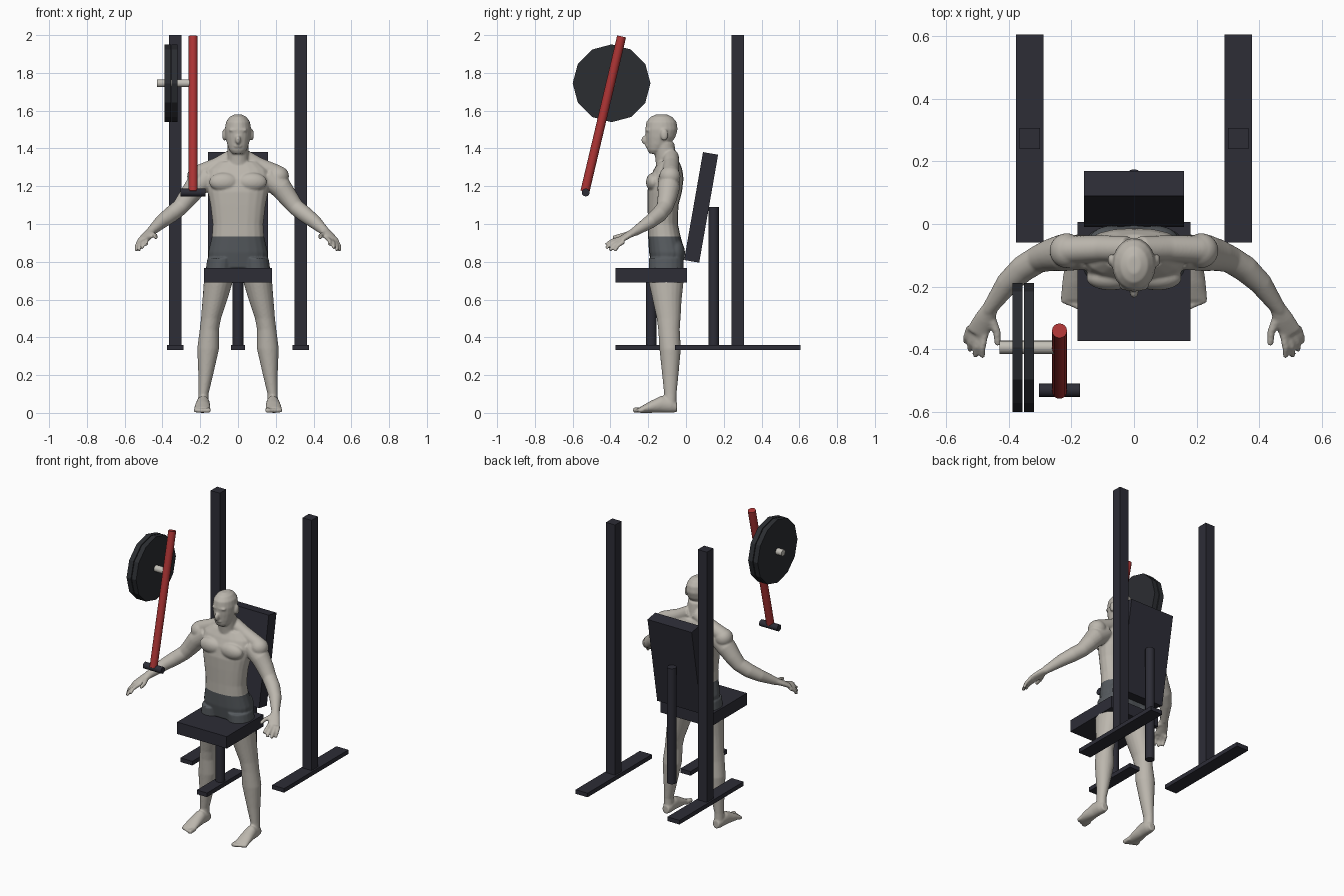
import bpy
import bmesh
import math
from mathutils import Matrix, Vector

default = bpy.data.objects.get("Cube")
if default:
    bpy.data.objects.remove(default, do_unlink=True)


def material(name, *rgb):
    mat = bpy.data.materials.new(name)
    mat.use_nodes = True
    mat.diffuse_color = (*rgb, 1)
    mat.node_tree.nodes["Principled BSDF"].inputs["Base Color"].default_value = (*rgb, 1)
    return mat


skin = material("pale skin", .50, .47, .42)
cloth = material("grey shorts", .09, .10, .11)
frame = material("dark frame", .026, .026, .037)
iron = material("weight iron", .024, .026, .031)
red = material("red paint", .42, .035, .035)
steel = material("light steel", .54, .52, .47)


def finish(name, bm, *mats):
    mesh = bpy.data.meshes.new(name)
    bm.to_mesh(mesh)
    bm.free()
    obj = bpy.data.objects.new(name, mesh)
    bpy.context.collection.objects.link(obj)
    for mat in mats:
        mesh.materials.append(mat)
    return obj


def box(name, center, size, mat, tilt=0):
    bm = bmesh.new()
    place = Matrix.Translation(center) @ Matrix.Rotation(tilt, 4, 'X')
    bmesh.ops.create_cube(bm, size=1, matrix=place @ Matrix.Diagonal((*size, 1)))
    return finish(name, bm, mat)


def rod(name, start, end, radius, mat, sides=16, smooth=True):
    start, end = Vector(start), Vector(end)
    axis = end - start
    place = Matrix.Translation((start + end) / 2) @ axis.to_track_quat('Z', 'Y').to_matrix().to_4x4()
    bm = bmesh.new()
    bmesh.ops.create_cone(bm, cap_ends=True, segments=sides, radius1=radius,
                          radius2=radius, depth=axis.length, matrix=place)
    for face in bm.faces:
        face.smooth = smooth and len(face.verts) == 4
    return finish(name, bm, mat)


# Machine uprights and floor rails
for side, label in ((1, "left"), (-1, "right")):
    box(label + "_upright", (side * .333, .273, 1.18), (.066, .066, 1.64), frame)
    box(label + "_floor_rail", (side * .333, .273, .346), (.087, .665, .027), frame)

# Seat and backrest
box("seat", (0, -.184, .728), (.36, .38, .078), frame)
box("seat_floor_rail", (0, -.184, .346), (.074, .38, .027), frame)
rod("seat_post", (0, -.184, .345), (0, -.184, .70), .029, frame)
box("backrest", (0, .08, 1.088), (.32, .081, .58), frame, -math.atan(.1 / .571))
rod("backrest_post", (0, .147, .333), (0, .147, 1.09), .028, frame)

# Lever arm with handle, sleeve and weight plates
rod("lever_arm", (-.238, -.341, 1.993), (-.238, -.535, 1.172), .024, red)
rod("handle", (-.304, -.531, 1.167), (-.173, -.531, 1.167), .021, frame)
rod("plate_sleeve", (-.43, -.394, 1.745), (-.245, -.394, 1.745), .021, steel)
for label, x in (("outer", -.372), ("inner", -.335)):
    rod(label + "_weight_plate", (x - .016, -.394, 1.745), (x + .016, -.394, 1.745),
        .206, iron, sides=12, smooth=False)

# Figure: overlapping lofts and ellipsoids fused into one skin
body = bmesh.new()


def loft(rows, axis=None, square=1.0, sides=20):
    """Rows are x, y, z, side radius, other radius; rings follow the path or a fixed axis."""
    centers = [Vector(row[:3]) for row in rows]
    rings = []
    for i, row in enumerate(rows):
        along = axis or centers[min(i + 1, len(rows) - 1)] - centers[max(i - 1, 0)]
        along = Vector(along).normalized()
        guide = Vector((0, 1, 0)) if abs(along.z) > .9 else Vector((0, 0, 1))
        across = guide.cross(along).normalized()
        up = along.cross(across)
        ring = []
        for k in range(sides):
            turn = math.tau * k / sides
            c, s = (math.copysign(abs(v) ** square, v) for v in (math.cos(turn), math.sin(turn)))
            ring.append(body.verts.new(centers[i] + across * c * row[3] + up * s * row[-1]))
        rings.append(ring)
    faces = [body.faces.new(rings[0]), body.faces.new(rings[-1])]
    for low, high in zip(rings, rings[1:]):
        for k in range(sides):
            n = (k + 1) % sides
            faces.append(body.faces.new((low[k], low[n], high[n], high[k])))
    bmesh.ops.recalc_face_normals(body, faces=faces)


def lump(center, radii):
    bmesh.ops.create_icosphere(body, subdivisions=3, radius=1,
                               matrix=Matrix.Translation(center) @ Matrix.Diagonal((*radii, 1)))


UP = (0, 0, 1)

# Torso and neck
loft([(0, -.1, .765, .15, .08), (0, -.1, .85, .158, .096), (0, -.115, .935, .138, .086),
      (0, -.122, 1.0, .134, .079), (0, -.122, 1.1, .146, .082), (0, -.113, 1.17, .160, .092),
      (0, -.103, 1.24, .172, .09), (0, -.095, 1.29, .16, .075), (0, -.09, 1.33, .11, .055)],
     UP, square=.85)
loft([(0, -.085, 1.27, .07), (0, -.105, 1.34, .057), (0, -.118, 1.43, .056)], UP)

# Head, face and ears
loft([(0, -.165, 1.372, .03, .027), (0, -.158, 1.39, .046, .046), (0, -.147, 1.42, .057, .062),
      (0, -.135, 1.46, .066, .079), (0, -.13, 1.50, .070, .086), (0, -.13, 1.54, .064, .08),
      (0, -.13, 1.567, .045, .058), (0, -.13, 1.58, .02, .028)], UP)
lump((0, -.217, 1.445), (.014, .02, .024))
lump((0, -.2, 1.497), (.05, .016, .012))
lump((0, -.203, 1.413), (.022, .012, .01))

for s in (1, -1):
    def sided(*rows):
        return [(s * row[0], *row[1:]) for row in rows]

    lump((s * .073, -.115, 1.472), (.011, .02, .032))
    # Trapezius, chest, shoulder and buttock masses
    loft(sided((.02, -.08, 1.36, .042), (.106, -.078, 1.312, .042), (.21, -.082, 1.266, .045)))
    lump((s * .075, -.172, 1.222), (.078, .04, .05))
    lump((s * .215, -.085, 1.252), (.055, .056, .055))
    lump((s * .07, -.055, .845), (.075, .05, .075))
    # Arm and palm
    loft(sided((.15, -.09, 1.25, .055), (.23, -.092, 1.19, .059), (.27, -.1, 1.135, .051),
               (.307, -.113, 1.088, .044), (.355, -.143, 1.05, .043), (.405, -.19, 1.012, .037),
               (.465, -.275, .957, .023)))
    loft(sided((.455, -.26, .966, .024, .022), (.478, -.305, .942, .033, .018),
               (.502, -.35, .914, .037, .014)))
    # Fingers and thumb
    tips = ((.484, -.425, .89), (.507, -.425, .872), (.525, -.404, .86), (.537, -.378, .857))
    for i, tip in enumerate(tips):
        base = Vector((.476 + .016 * i, -.35 + .007 * i, .922 - .005 * i))
        bend = base.lerp(Vector(tip), .55) + Vector((.004, -.004, .006))
        loft(sided((*base, .012), (*bend, .011), (*tip, .009)), sides=10)
    loft(sided((.46, -.295, .947, .017), (.438, -.345, .938, .013), (.435, -.388, .928, .01)),
         sides=10)
    # Leg
    loft(sided((.088, -.105, .82, .074, .092), (.105, -.105, .69, .076, .092),
               (.122, -.1, .6, .066, .077), (.143, -.092, .5, .053, .063),
               (.152, -.09, .44, .051, .057), (.158, -.084, .34, .058, .057),
               (.171, -.083, .2, .039, .043), (.183, -.083, .1, .027, .033),
               (.184, -.085, .03, .03, .034)), UP)
    # Foot and toes
    loft(sided((.182, -.048, .03, .023, .026), (.183, -.08, .041, .033, .041),
               (.185, -.13, .046, .036, .045), (.188, -.19, .031, .042, .031),
               (.19, -.245, .015, .044, .015)), (0, -1, 0))
    for i in range(5):
        x = .157 + .0165 * i
        size = .014 if i == 0 else .011
        loft(sided((x, -.225, .016, size), (x, -.28 + .007 * i, size, size)), sides=10)

source = finish("figure_source", body)
remesh = source.modifiers.new("fuse", 'REMESH')
remesh.mode = 'VOXEL'
remesh.voxel_size = .0055
soften = source.modifiers.new("soften", 'SMOOTH')
soften.factor = .5
soften.iterations = 5
graph = bpy.context.evaluated_depsgraph_get()
fused = bpy.data.meshes.new_from_object(source.evaluated_get(graph))
bpy.data.objects.remove(source, do_unlink=True)

# Shorts are cut cleanly into the skin at waist and hem
HEM, WAIST = .70, .935
figure = bmesh.new()
figure.from_mesh(fused)
bpy.data.meshes.remove(fused)
for level in (HEM, WAIST):
    bmesh.ops.bisect_plane(figure, geom=figure.verts[:] + figure.edges[:] + figure.faces[:],
                           plane_co=(0, 0, level), plane_no=UP)
for face in figure.faces:
    center = face.calc_center_median()
    face.smooth = True
    face.material_index = int(HEM < center.z < WAIST and abs(center.x) < .25)
finish("seated_figure", figure, skin, cloth)
